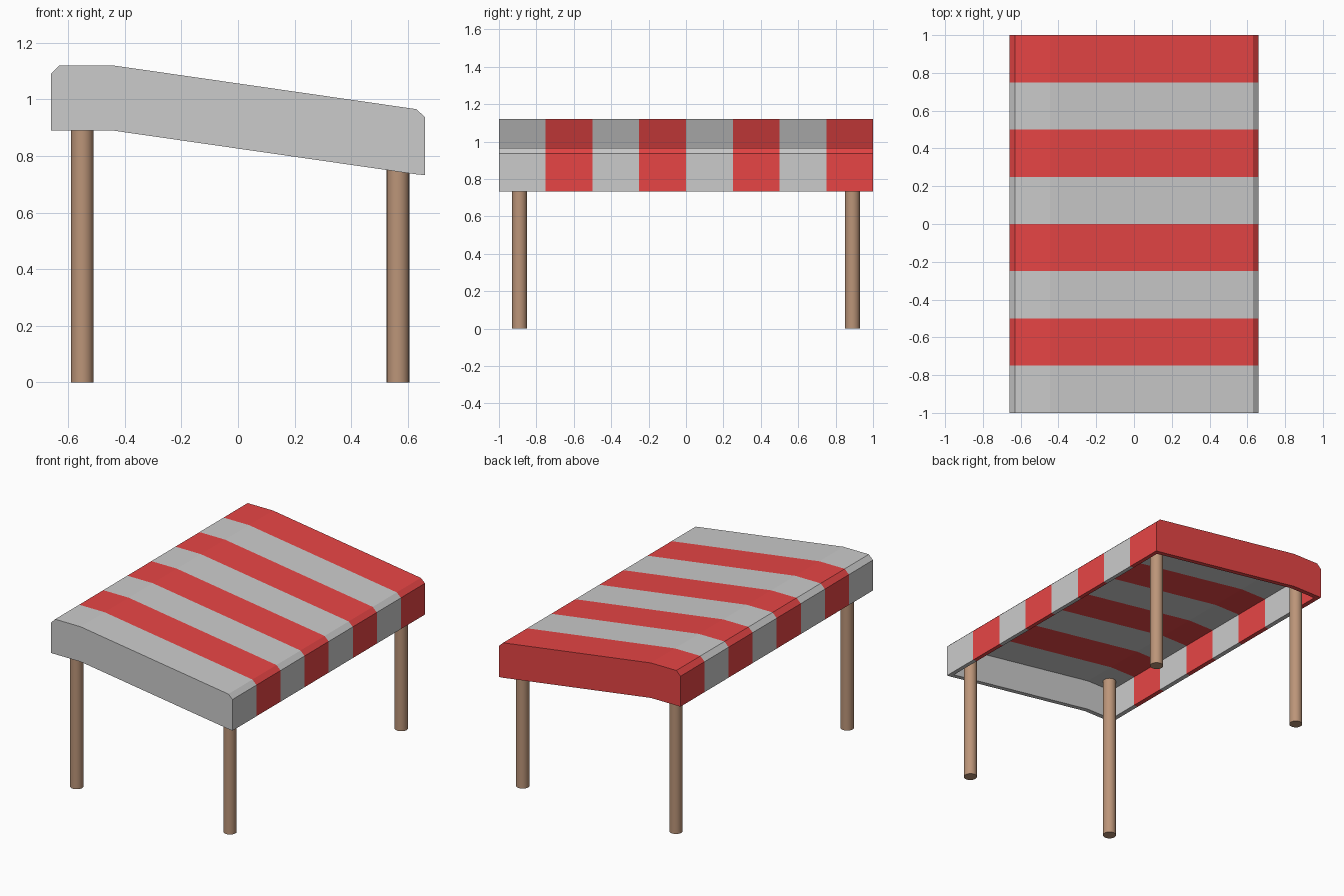
import bpy, bmesh
from math import radians

if "Cube" in bpy.data.objects:
    bpy.data.objects.remove(bpy.data.objects["Cube"])

# Canopy cross-section in x, z: outer skin and inner skin (left to right)
OUTER = [(-0.66, 0.89), (-0.66, 1.09), (-0.63, 1.12), (-0.445, 1.12),
         (0.63, 0.965), (0.66, 0.937), (0.66, 0.732)]
INNER = [(-0.63, 0.89), (-0.63, 1.09), (-0.445, 1.09), (0.63, 0.935), (0.63, 0.735)]
SHELL = OUTER + INNER[::-1]
SOLID = OUTER + [(0.63, 0.735), (-0.445, 0.89)]
WALL, STRIPES = 0.03, 8


def material(name, rgb):
    mat = bpy.data.materials.new(name)
    mat.diffuse_color = (*rgb, 1)
    mat.use_nodes = True
    mat.node_tree.nodes["Principled BSDF"].inputs["Base Color"].default_value = mat.diffuse_color
    return mat


red = material("red_cloth", (0.8, 0.06, 0.06))
wood = material("wood", (0.5, 0.3, 0.19))


def extrude(bm, profile, y0, y1, caps):
    a, b = ([bm.verts.new((x, y, z)) for x, z in profile] for y in (y0, y1))
    for i in range(len(profile)):
        j = (i + 1) % len(profile)
        bm.faces.new((a[i], a[j], b[j], b[i]))
    if caps:
        bm.faces.new(a)
        bm.faces.new(b[::-1])


# Striped cloth canopy, closed by a solid panel at each end
for i in range(STRIPES):
    y0, y1 = -1 + 2 * i / STRIPES, -1 + 2 * (i + 1) / STRIPES
    bm = bmesh.new()
    if i == 0:
        extrude(bm, SOLID, y0, y0 + WALL, True)
        y0 += WALL
    if i == STRIPES - 1:
        extrude(bm, SOLID, y1 - WALL, y1, True)
        y1 -= WALL
    extrude(bm, SHELL, y0, y1, False)
    bmesh.ops.recalc_face_normals(bm, faces=bm.faces)
    # Open tubes: make sure the outer skin really faces outwards
    for f in bm.faces:
        c = f.calc_center_median()
        if abs(abs(c.x) - 0.66) < 1e-4 and f.normal.x * c.x < 0:
            bmesh.ops.reverse_faces(bm, faces=[g for g in bm.faces
                                               if abs(g.normal.y) < 0.5 and any(v in f.verts[:] for v in g.verts)])
            break
    colour = "red" if i % 2 else "grey"
    mesh = bpy.data.meshes.new(f"{colour}_stripe")
    bm.to_mesh(mesh)
    bm.free()
    if i % 2:
        mesh.materials.append(red)
    bpy.context.collection.objects.link(bpy.data.objects.new(f"{colour}_stripe_{i}", mesh))

# Four round posts reaching up to the underside of the roof
for side, x, top in (("left", -0.55, 1.10), ("right", 0.565, 0.955)):
    for end, y in (("front", -0.89), ("back", 0.89)):
        bpy.ops.mesh.primitive_cylinder_add(vertices=24, radius=0.04, depth=top,
                                            location=(x, y, top / 2))
        leg = bpy.context.object
        leg.name = f"{end}_{side}_leg"
        leg.data.materials.append(wood)
        bpy.ops.object.shade_smooth_by_angle(angle=radians(40))
